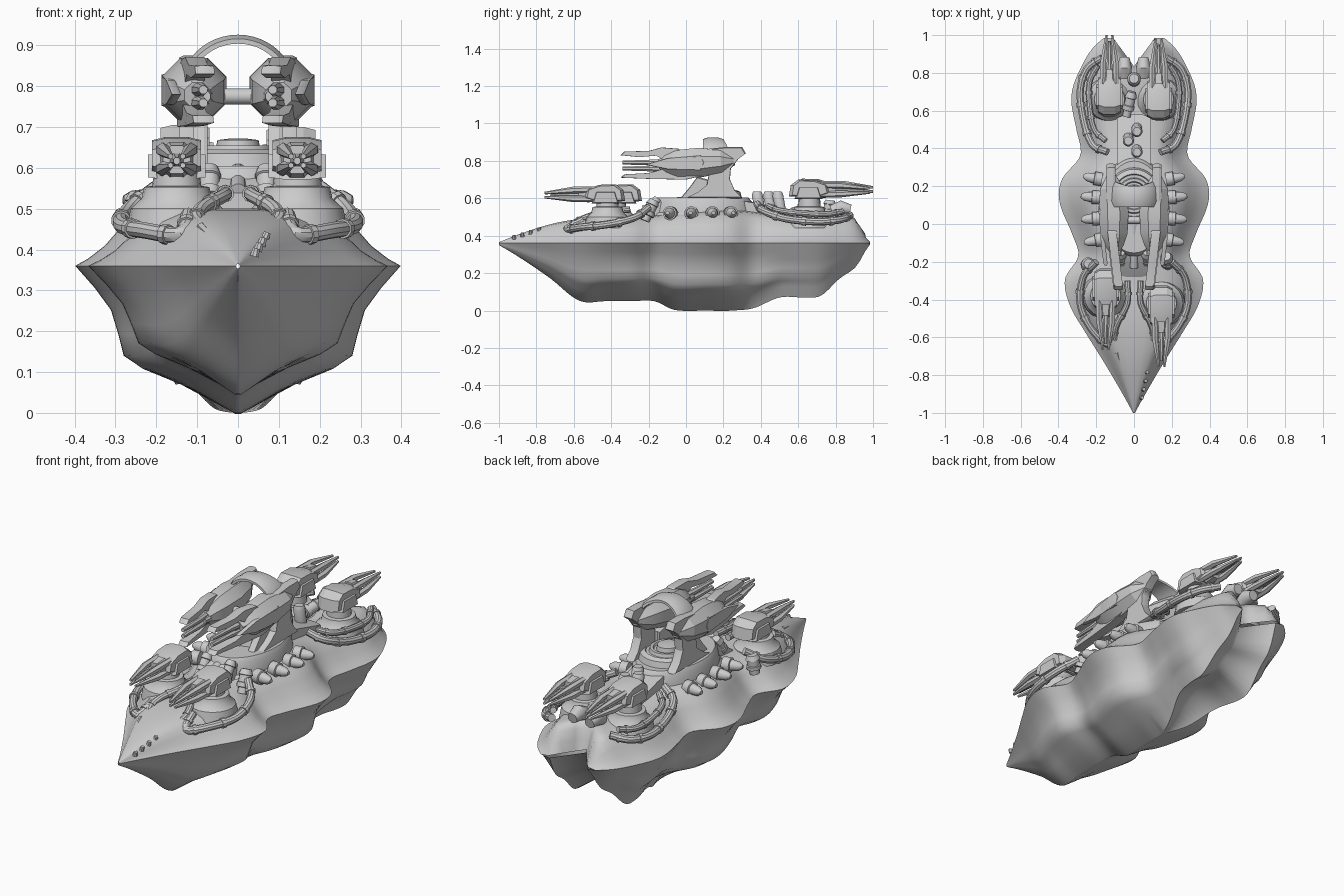
import bpy, bmesh, math
from mathutils import Vector

if "Cube" in bpy.data.objects:
    bpy.data.objects.remove(bpy.data.objects["Cube"])

GREY = bpy.data.materials.new("hull grey")
GREY.diffuse_color = (0.6, 0.6, 0.6, 1)
GREY.use_nodes = True
GREY.node_tree.nodes["Principled BSDF"].inputs["Base Color"].default_value = GREY.diffuse_color


def finish(name, bm, angle=35):
    bmesh.ops.recalc_face_normals(bm, faces=bm.faces)
    me = bpy.data.meshes.new(name)
    bm.to_mesh(me)
    bm.free()
    ob = bpy.data.objects.new(name, me)
    bpy.context.collection.objects.link(ob)
    me.materials.append(GREY)
    bpy.ops.object.select_all(action='DESELECT')
    ob.select_set(True)
    bpy.context.view_layer.objects.active = ob
    bpy.ops.object.shade_smooth_by_angle(angle=math.radians(angle))
    return ob


def loft(name, rings, closed=True, caps=True, angle=35):
    """Skin a list of equal-length point rings."""
    bm = bmesh.new()
    vs = [[bm.verts.new(p) for p in r] for r in rings]
    n = len(vs[0])
    for a, b in zip(vs, vs[1:]):
        for i in range(n if closed else n - 1):
            j = (i + 1) % n
            bm.faces.new((a[i], a[j], b[j], b[i]))
    if caps:
        bm.faces.new(vs[0])
        bm.faces.new(vs[-1])
    return finish(name, bm, angle)


def rod(name, pts, radii, n=12, angle=35):
    """Round bar through points with a radius at each one."""
    pts = [Vector(p) for p in pts]
    rings = []
    for i, p in enumerate(pts):
        d = (pts[min(i + 1, len(pts) - 1)] - pts[max(i - 1, 0)]).normalized()
        u = d.cross(Vector((0, 0, 1)) if abs(d.z) < 0.95 else Vector((0, 1, 0))).normalized()
        v = d.cross(u)
        rings.append([p + (u * math.cos(t) + v * math.sin(t)) * radii[i]
                      for t in (math.tau * (k + .5) / n for k in range(n))])
    return loft(name, rings, angle=angle)


def lathe(name, c, prof, sx=1, sy=1, n=32):
    """Upright turned part: (radius, z) profile, optionally oval."""
    return loft(name, [[(c[0] + r * sx * math.cos(math.tau * k / n),
                         c[1] + r * sy * math.sin(math.tau * k / n), z)
                        for k in range(n)] for r, z in prof])


def plate(name, prof, x0, x1, taper=0.0, f=lambda p: p):
    """Side profile (y, z) extruded across x; taper shrinks the outer faces."""
    cy = sum(p[0] for p in prof) / len(prof)
    cz = sum(p[1] for p in prof) / len(prof)
    def ring(x, s):
        return [f((x, cy + (y - cy) * s, cz + (z - cz) * s)) for y, z in prof]
    e = (x1 - x0) * 0.25
    return loft(name, [ring(x0, 1 - taper), ring(x0 + e, 1), ring(x1 - e, 1), ring(x1, 1 - taper)], angle=20)


def spline(tab, y):
    """Smooth interpolation of a table whose first column is y."""
    i = max(k for k in range(len(tab) - 1) if tab[k][0] <= y)
    t = (y - tab[i][0]) / (tab[i + 1][0] - tab[i][0])
    out = []
    for c in range(1, len(tab[0])):
        def slope(k):
            a, b = max(k - 1, 0), min(k + 1, len(tab) - 1)
            return (tab[b][c] - tab[a][c]) / (tab[b][0] - tab[a][0])
        h = tab[i + 1][0] - tab[i][0]
        p, q = tab[i][c], tab[i + 1][c]
        out.append((2*t**3 - 3*t*t + 1)*p + (t**3 - 2*t*t + t)*h*slope(i)
                   + (3*t*t - 2*t**3)*q + (t**3 - t*t)*h*slope(i + 1))
    return out


def hose(name, pts, r=0.02):
    """Curved pipe with collars."""
    tab = [(i, *p) for i, p in enumerate(pts)]
    n = (len(pts) - 1) * 6
    path = [spline(tab, min(i / 6, len(pts) - 1.0001)) for i in range(n + 1)]
    rod(name, path, [r] * len(path), 10)
    for i in range(3, n, 6):
        a, b = Vector(path[i]), Vector(path[i + 1])
        rod(name + "_collar", [a, a.lerp(b, .8)], [r * 1.25] * 2, 10)


# Hull: y, half width, keel x, keel z, centre z, deck z
HULL = [(-1, .005, .0, .35, .35, .365), (-.9, .06, .0, .29, .29, .405), (-.73, .16, .0, .175, .175, .46),
        (-.57, .26, .0, .052, .052, .49), (-.43, .34, .0, .05, .05, .5), (-.29, .365, .0, .05, .05, .5),
        (-.17, .295, .0, .05, .05, .51), (-.06, .325, .0, .003, .003, .53), (.12, .395, .0, .0, .0, .54),
        (.24, .38, .01, .0, .0, .54), (.36, .285, .06, .012, .05, .53), (.5, .305, .12, .07, .14, .51),
        (.63, .33, .15, .07, .17, .5), (.72, .325, .15, .078, .19, .505), (.82, .285, .14, .17, .24, .51),
        (.91, .235, .13, .235, .27, .50), (.96, .19, .12, .32, .325, .42), (.985, .16, .11, .355, .355, .37)]
DECK = [(1, 0), (.92, .1), (.82, .27), (.72, .52), (.6, .79), (.45, .94), (.22, 1), (0, 1)]
# Hull bulge below the edge: y, strength
BULGE = [(-1, .4), (-.7, .5), (-.43, .8), (-.05, 1), (.3, 1), (.6, 1), (1, 1)]
LOW = [(.35, .195), (.58, .3), (.7, .39), (.735, .54), (.78, .7), (.88, .85)]


def hull_ring(y):
    w, kx, kz, cz, top = spline(HULL, y)
    c = spline(BULGE, y)[0]
    kx = max(kx, .02 * w)
    d = .36 - kz
    low = [(0, cz), (kx, kz)]
    for u, v in LOW:
        low.append((kx + (w - kx) * v + (max(w * u, kx + (w - kx) * v) - kx - (w - kx) * v) * c, kz + d * v))
    pts = low + [(w * u, .36 + (top - .36) * v) for u, v in DECK]
    # twin stern: pull the middle forward into a notch
    t = max(0, (y - .6) / .385)
    return [(x, y - .15 * t * max(0, 1 - x / .11), z) for x, z in pts]


N = 72
hull = loft("hull", [hull_ring(-1 + 1.9849 * i / N) for i in range(N + 1)], closed=False, caps=False, angle=45)
bm = bmesh.new()
bm.from_mesh(hull.data)
edge = [e for e in bm.edges if e.is_boundary and max(v.co.y for v in e.verts) > .8
        and max(abs(v.co.x) for v in e.verts) > 1e-5]
bmesh.ops.holes_fill(bm, edges=edge, sides=0)
bm.to_mesh(hull.data)
bm.free()
mir = hull.modifiers.new("mirror", 'MIRROR')
mir.merge_threshold = .0005

# Raised centre platform with rim, and the ringed saddle of the main turret
lathe("platform", (0, .09), [(1.15, .46), (1.03, .52), (1, .525), (.96, .585), (.9, .605), (.5, .605)], .18, .27, 40)
lathe("saddle", (0, .15), [(.15, .6), (.14, .635), (.115, .645), (.11, .638), (.095, .638), (.09, .655),
                           (.075, .655), (.07, .645), (.058, .645), (.053, .668), (.02, .672)], .95)
plate("front_ridge", [(-.32, .47), (-.2, .56), (-.1, .6), (0, .6), (0, .47)], -.09, .09, .12)
plate("rear_ridge", [(.25, .47), (.25, .6), (.36, .58), (.58, .52), (.58, .47)], -.09, .09, .1)
rod("front_pipe", [(0, -.23, .54), (0, -.1, .58), (0, .02, .59)], [.022] * 3)

# Main turret: arch band over two side legs
arch = []
for k in range(25):
    a = math.pi * k / 24
    c, s = math.cos(a), math.sin(a)
    y0, y1 = .09, .2 + .04 * c * c
    arch.append([((.128 + dr) * c, y, .79 + (.122 + dr) * s)
                 for y, dr in ((y0, .004), (y0 + .03, .014), (y1 - .03, .014), (y1, .004), (y1, -.008), (y0, -.008))])
loft("arch_band", arch)
LEG = [(.0, .6), (.3, .6), (.262, .64), (.235, .70), (.24, .76), (.28, .81), (.32, .84), (.3, .875), (.22, .875),
       (.08, .86), (.05, .78), (.12, .72), (.11, .67), (.06, .63)]
UPPER = [(-.35, .83), (-.33, .85), (-.2, .853), (-.13, .872), (-.04, .865), (.02, .82), (-.06, .80), (-.13, .81),
         (-.16, .828), (-.25, .82)]
LOWER = [(-.35, .71), (-.33, .728), (-.2, .735), (-.13, .755), (0, .76), (.09, .72), (.0, .70), (-.18, .703)]
for s in (-1, 1):
    plate("yoke_leg", LEG, s * .098, s * .145, .04)
    plate("leg_shield", [(-.03, .6), (.02, .66), (.06, .715), (.12, .7), (.12, .6)], s * .075, s * .11, .1)
    # Gun pod with jaws and barrels
    rod("gun_pod", [(s * .12, .26, .8), (s * .118, .19, .797), (s * .108, .07, .79), (s * .106, -.05, .786),
                    (s * .104, -.11, .782), (s * .1, -.14, .778)], [.025, .066, .086, .078, .055, .034], 8, 20)
    def swing(p, s=s):
        return (p[0] + s * min(0, p[1]) * .12, p[1], p[2])
    plate("upper_jaw", UPPER, s * .098, s * .145, .03, swing)
    plate("lower_jaw", LOWER, s * .10, s * .15, .03, swing)
    plate("outer_jaw", [(-.22, .78), (-.1, .815), (.08, .83), (.1, .79), (.08, .75), (-.1, .755)],
          s * .165, s * .187, .05, swing)
    for dz in (-.016, .016):
        rod("pod_barrel", [(s * .1, -.1, .775 + dz), (s * .09, -.2, .775 + dz), (s * .085, -.34, .775 + dz)],
            [.02, .016, .011], 8)
    rod("pod_lens", [(s * .085, -.1, .775), (s * .085, -.17, .775)], [.027, .018], 10)
    rod("axle", [(0, .02, .775), (s * .1, .02, .775)], [.02, .02])


# Small claw turrets
BODY = [(-.11, .585), (-.1, .645), (-.06, .675), (.03, .672), (.1, .648), (.112, .6), (.04, .577)]


def turret(side, x, base_y, y, d, dz):
    lathe(side + "_base", (x, base_y), [(.125, .44), (.113, .5), (.086, .525), (.08, .553), (.06, .556),
                                        (.055, .6 + dz)], n=20)
    def f(p):
        return (x + p[0], y + d * p[1], p[2] + dz)
    plate(side + "_body", BODY, -.06, .06, .16, f)
    rod(side + "_collar", [f((0, .08, .62)), f((0, .14, .62))], [.047, .037], 8, 20)
    for sx in (-1, 1):
        for sz in (-1, 1):
            rod(side + "_claw", [f((sx * .036, .06, .621 + sz * .025)), f((sx * .034, .17, .621 + sz * .023)),
                                 f((sx * .015, .32, .617 + sz * .011))], [.017, .018, .007], 6, 20)
    rod(side + "_barrel", [f((0, .1, .62)), f((0, .29, .617))], [.02, .009], 8)
    plate(side + "_cheek", [(-.08, .572), (-.06, .637), (.05, .637), (.07, .572)], -.07, .07, .15, f)


turret("front_left", -.15, -.38, -.345, -1, 0)
turret("front_right", .145, -.42, -.435, -1, 0)
turret("rear_left", -.13, .66, .68, 1, .03)
turret("rear_right", .13, .66, .66, 1, .025)

# Hoses around the turrets
for s in (-1, 1):
    hose("front_outer_hose", [(s * .2, -.2, .55), (s * .268, -.28, .495), (s * .285, -.42, .46),
                              (s * .23, -.55, .447), (s * .14, -.635, .437), (s * .12, -.55, .485)])
    hose("front_inner_hose", [(s * .035, -.3, .54), (s * .035, -.42, .532), (s * .09, -.53, .5),
                              (s * .1, -.6, .468), (s * .06, -.67, .435)], .017)
    hose("rear_outer_hose", [(s * .14, .38, .57), (s * .22, .42, .53), (s * .265, .54, .49), (s * .285, .7, .475),
                             (s * .25, .82, .485), (s * .17, .88, .51)])
    hose("rear_inner_hose", [(s * .15, .44, .56), (s * .21, .5, .535), (s * .235, .62, .52),
                             (s * .235, .75, .515), (s * .19, .84, .53)], .016)
    # Side lamps on the platform
    for y, x in ((-.08, .165), (.03, .18), (.14, .182), (.235, .17)):
        t = (y - .08) * 1.2
        p = Vector((s * x, y, .52))
        o = Vector((s, t, .02)).normalized()
        rod("side_lamp", [p, p + o * .04, p + o * .042, p + o * .08, p + o * .1],
            [.037, .037, .029, .023, .01], 12)
    # Stern canisters
    rod("stern_canister", [(s * .05, .78, .53), (s * .05, .83, .55), (s * .05, .88, .54)], [.034, .04, .027])


def canister(name, p, q, r):
    p, q = Vector(p), Vector(q)
    rod(name, [p.lerp(q, t) for t in (0, .25, .27, .45, .47, .75, .77, 1)],
        [r * k for k in (.7, .7, 1, 1, .85, .85, 1, .7)])


# Deck canisters and vents
canister("deck_canister", (-.25, -.22, .44), (-.24, -.21, .54), .036)
canister("deck_canister", (.18, -.22, .48), (.17, -.17, .59), .036)
canister("deck_canister", (.07, -.22, .5), (.07, -.15, .6), .03)
canister("deck_canister", (-.07, -.22, .5), (-.07, -.15, .6), .03)
canister("rear_canister", (-.04, .57, .53), (-.01, .7, .56), .032)
canister("rear_canister", (0, .76, .5), (0, .77, .59), .036)
for x, y in ((-.03, .46), (.015, .51), (.015, .40)):
    rod("vent", [(x, y, .52), (x, y - .02, .62), (x, y - .02, .635)], [.028, .03, .022])

# Nose bolts and strip
for i in range(4):
    y = -.92 + i * .045
    z = .383 + i * .013
    rod("nose_bolt", [(.04 + i * .008, y, z), (.045 + i * .009, y, z + .02)], [.012, .009], 8)
rod("nose_strip", [(-.035, -.87, .4), (-.09, -.68, .455)], [.008, .012], 6)
